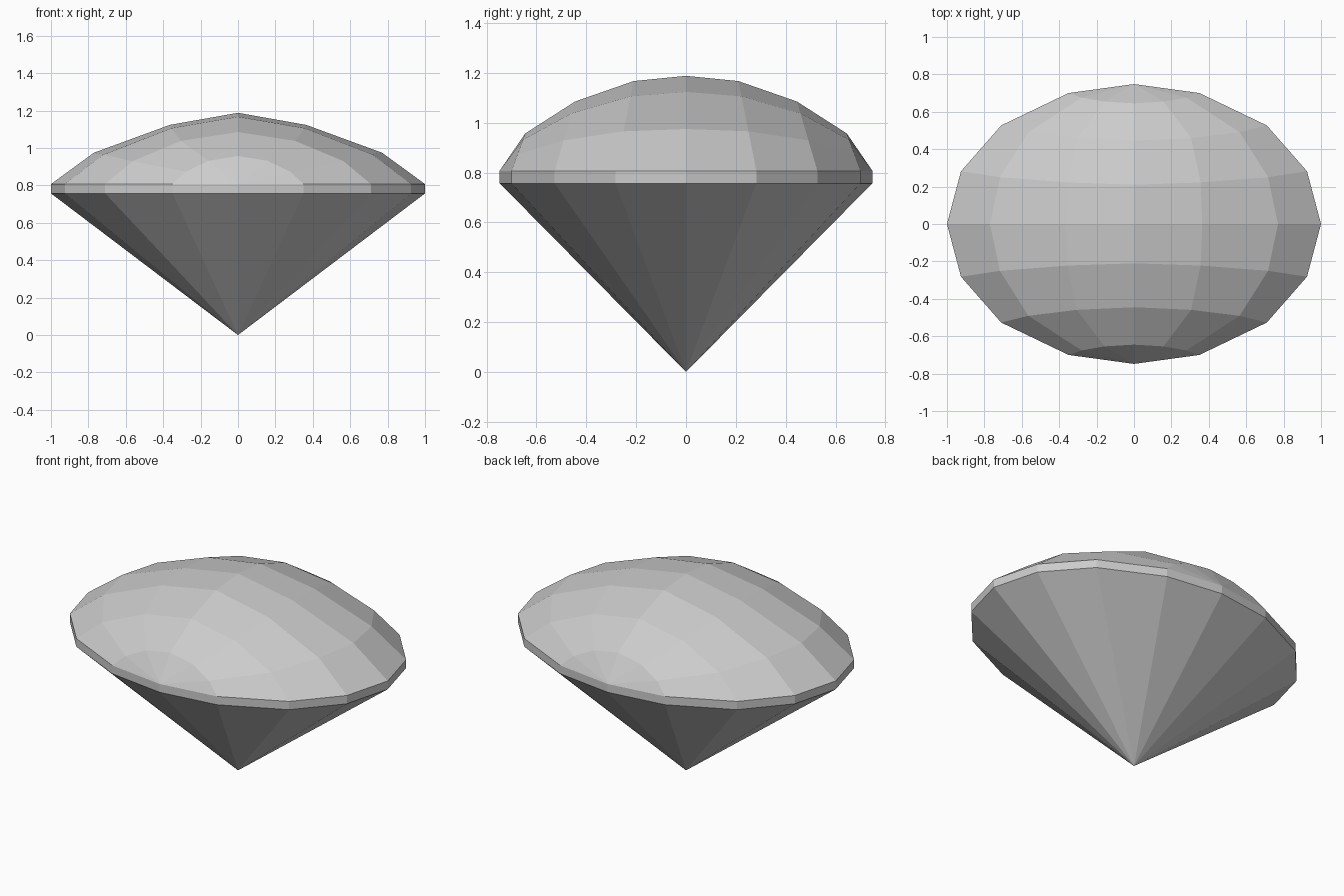
import bpy
import bmesh

if "Cube" in bpy.data.objects:
    bpy.data.objects.remove(bpy.data.objects["Cube"], do_unlink=True)

# One flat grey for the whole stone
grey = bpy.data.materials.new("stone_grey")
grey.use_nodes = True
color = (0.6, 0.6, 0.6, 1)
grey.diffuse_color = color
grey.node_tree.nodes["Principled BSDF"].inputs["Base Color"].default_value = color

GIRDLE_LOW, GIRDLE_TOP = 0.757, 0.807

# Crown rows, middle to front: half width, rim depth, ridge depth, ridge height, facet spread
HALF_ROWS = [
    (1.0, 0.0, 0.0, 1.188, (0.365, 0.77)),
    (0.925, 0.282, 0.21, 1.167, (0.385, 0.775)),
    (0.71, 0.527, 0.445, 1.085, (0.43, 0.795)),
    (0.35, 0.70, 0.645, 0.957, (0.45, 0.80)),
]
RISE = (0.83, 0.44)  # share of the ridge height at each facet edge
TIP = 0.748


def crown_row(bm, row, side):
    """Arch of vertices from the left rim over the ridge to the right rim."""
    width, rim, ridge, height, (inner, outer) = row
    arch = [(-1, 0), (-outer, RISE[1]), (-inner, RISE[0]), (0, 1),
            (inner, RISE[0]), (outer, RISE[1]), (1, 0)]
    return [bm.verts.new((width * u, side * (rim + (ridge - rim) * h),
                          GIRDLE_TOP + (height - GIRDLE_TOP) * h)) for u, h in arch]


bm = bmesh.new()

# Crown: arched rows joined by facets
rows = [crown_row(bm, r, -1) for r in reversed(HALF_ROWS)]
rows += [crown_row(bm, r, 1) for r in HALF_ROWS[1:]]
for a, b in zip(rows, rows[1:]):
    for i in range(len(a) - 1):
        bm.faces.new((a[i], a[i + 1], b[i + 1], b[i]))

# Crown ends: facets fanned from the front and back rim points
front = bm.verts.new((0, -TIP, GIRDLE_TOP))
back = bm.verts.new((0, TIP, GIRDLE_TOP))
for tip, row in ((front, rows[0]), (back, rows[-1])):
    for a, b in zip(row, row[1:]):
        bm.faces.new((tip, a, b))

# Girdle band and pointed pavilion below the rim
rim = [front] + [r[-1] for r in rows] + [back] + [r[0] for r in reversed(rows)]
low = [bm.verts.new((v.co.x, v.co.y, GIRDLE_LOW)) for v in rim]
point = bm.verts.new((0, 0, 0))
for i in range(len(rim)):
    j = (i + 1) % len(rim)
    bm.faces.new((rim[i], rim[j], low[j], low[i]))
    bm.faces.new((low[i], low[j], point))

bmesh.ops.recalc_face_normals(bm, faces=bm.faces)
mesh = bpy.data.meshes.new("cut_stone")
bm.to_mesh(mesh)
bm.free()
mesh.materials.append(grey)
bpy.context.collection.objects.link(bpy.data.objects.new("cut_stone", mesh))
